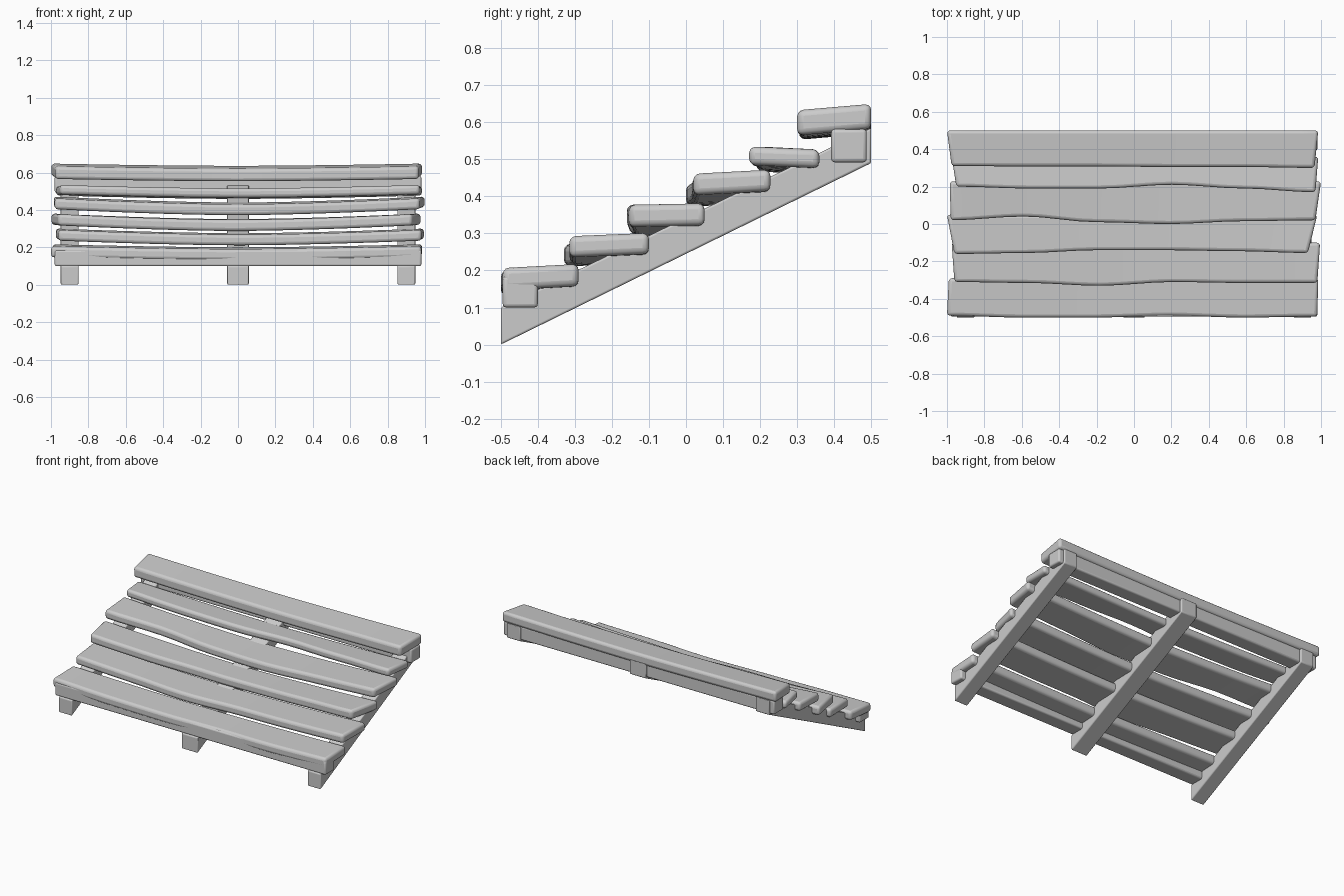
import bpy, bmesh, math

cube = bpy.data.objects.get("Cube")
if cube:
    bpy.data.objects.remove(cube, do_unlink=True)

GREY = (0.6, 0.6, 0.6, 1)
mat = bpy.data.materials.new("plain grey")
mat.use_nodes = True
mat.diffuse_color = GREY
mat.node_tree.nodes["Principled BSDF"].inputs["Base Color"].default_value = GREY


def loft(name, sections, bevel):
    """Skin a row of four-point cross-sections, then round the edges."""
    bm = bmesh.new()
    rings = [[bm.verts.new(p) for p in s] for s in sections]
    for a, b in zip(rings, rings[1:]):
        for i in range(4):
            j = (i + 1) % 4
            bm.faces.new((a[i], a[j], b[j], b[i]))
    bm.faces.new(rings[0])
    bm.faces.new(rings[-1])
    bmesh.ops.recalc_face_normals(bm, faces=bm.faces)
    me = bpy.data.meshes.new(name)
    bm.to_mesh(me)
    bm.free()
    me.materials.append(mat)
    ob = bpy.data.objects.new(name, me)
    bpy.context.collection.objects.link(ob)
    mod = ob.modifiers.new("rounded edges", "BEVEL")
    mod.width = bevel
    mod.segments = 3
    mod.limit_method = "ANGLE"
    mod.angle_limit = math.radians(40)
    bpy.ops.object.select_all(action="DESELECT")
    ob.select_set(True)
    bpy.context.view_layer.objects.active = ob
    bpy.ops.object.shade_smooth_by_angle(angle=math.radians(40))


def ease(values, t):
    """Smoothly blend along evenly spaced values, t from 0 to 1."""
    f = t * (len(values) - 1)
    i = min(int(f), len(values) - 2)
    f -= i
    return values[i] + (values[i + 1] - values[i]) * f * f * (3 - 2 * f)


def plank(name, front, back, z_front, z_back, thick, sag, left, right):
    """Worn board: wavy front edge, sagging middle, slanted ends.
    left and right hold the x of the front and back corners."""
    sections = []
    steps = 20
    for k in range(steps + 1):
        t = k / steps
        drop = sag * (1 - abs(2 * t - 1) ** 1.6)
        xf = right[0] + (left[0] - right[0]) * t
        xb = right[1] + (left[1] - right[1]) * t
        yf = ease(front, t)
        zf, zb = z_front - drop, z_back - drop
        sections.append([(xf, yf, zf - thick), (xb, back, zb - thick),
                         (xb, back, zb), (xf, yf, zf)])
    loft(name, sections, 0.017)


def beam(name, y0, y1, z0, z1):
    loft(name, [[(x, y0, z0), (x, y1, z0), (x, y1, z1), (x, y0, z1)]
                for x in (-0.98, 0.98)], 0.01)


# Sloping stringers, cut upright at both ends
for name, x in (("right_stringer", -0.9), ("middle_stringer", 0), ("left_stringer", 0.9)):
    w = 0.058 if x == 0 else 0.048
    loft(name, [[(s, -0.5, 0), (s, 0.5, 0.49), (s, 0.5, 0.585), (s, -0.5, 0.1)]
                for s in (x - w, x + w)], 0.006)

# Cross beams at the low and high ends
beam("front_beam", -0.495, -0.4, 0.1, 0.185)
beam("rear_beam", 0.392, 0.488, 0.492, 0.582)

# Overlapping planks from low to high
plank("plank_1", [-0.49, -0.5, -0.5, -0.49, -0.5, -0.495], -0.29,
      0.207, 0.218, 0.06, 0.016, (0.98, 0.985), (-1.0, -0.99))
plank("plank_2", [-0.31, -0.315, -0.33, -0.31, -0.315, -0.315], -0.1,
      0.293, 0.302, 0.057, 0.025, (0.98, 0.995), (-0.96, -0.975))
plank("plank_3", [-0.16, -0.155, -0.14, -0.14, -0.145, -0.155], 0.05,
      0.378, 0.382, 0.06, 0.03, (0.93, 0.98), (-0.96, -1.0))
plank("plank_4", [0.02, 0.04, 0.01, 0.0, 0.015, 0.02], 0.228,
      0.462, 0.473, 0.058, 0.032, (0.97, 1.0), (-0.98, -0.985))
plank("plank_5", [0.2, 0.19, 0.19, 0.21, 0.19, 0.17], 0.36,
      0.535, 0.527, 0.05, 0.018, (0.97, 0.985), (-0.95, -0.975))
plank("plank_6", [0.31, 0.308, 0.308, 0.305, 0.305, 0.3], 0.5,
      0.633, 0.65, 0.068, 0.012, (0.965, 0.985), (-0.975, -1.0))
